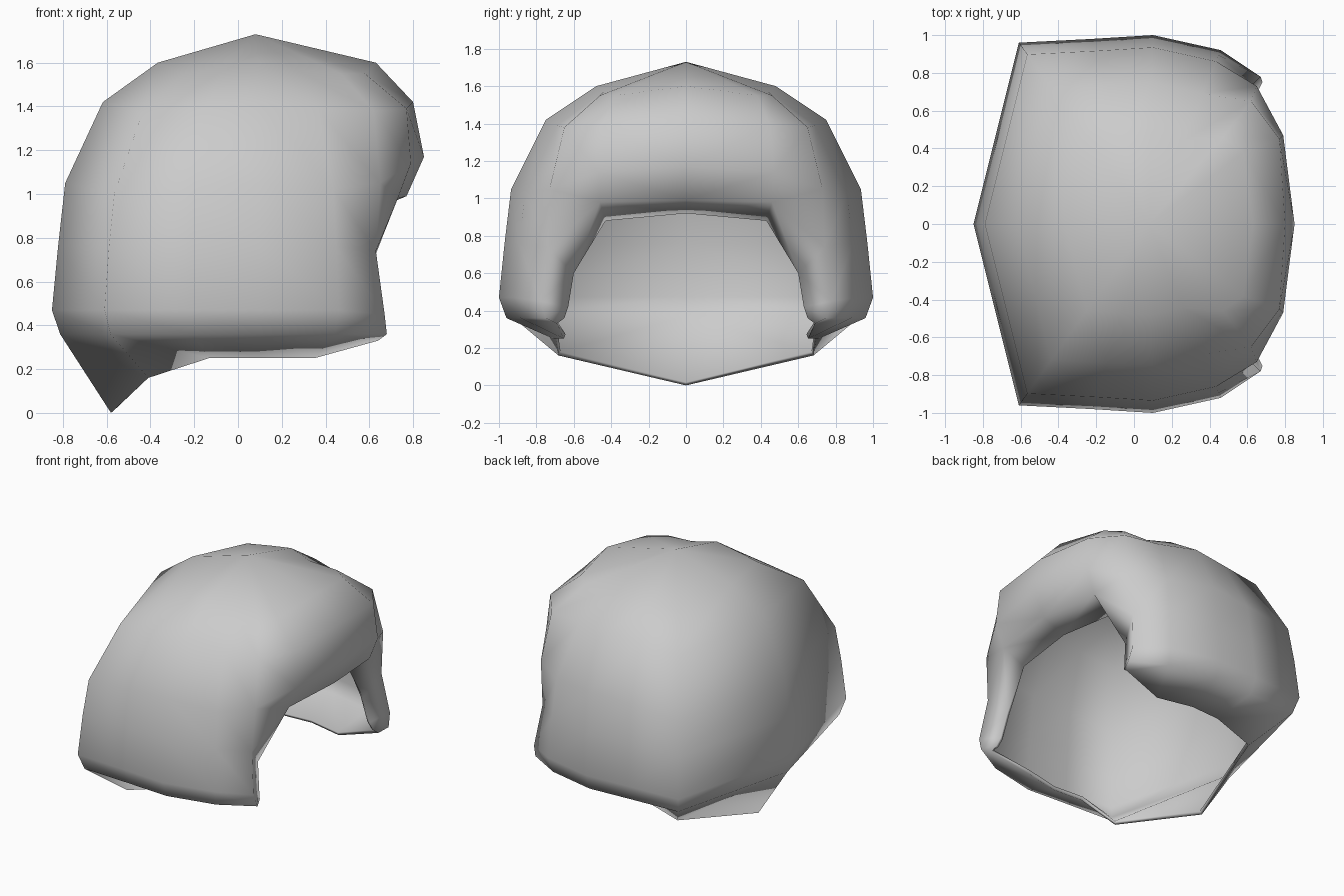
import bpy, bmesh

if "Cube" in bpy.data.objects:
    bpy.data.objects.remove(bpy.data.objects["Cube"])

POLE = (0.08, 0.0, 1.73)

# Rows of the shell, crown to lower lip: (spread from the pole, height)
ROWS = [(0.48, 1.60), (0.75, 1.42), (0.935, 1.05), (0.97, 0.76),
        (1.0, 0.47), (0.96, 0.36), (0.71, 0.0)]
# Plan of back and side columns: (x, y from the pole, corner drop, lip height)
PLAN = [(-0.93, 0.0, 0.0, 0.0), (-0.69, 0.96, 0.05, 0.16),
        (-0.30, 0.98, 0.02, 0.25), (0.02, 1.0, 0.0, 0.25),
        (0.38, 0.92, 0.03, 0.25)]
# Front edge of the side flap, then the brow corner running down inside it
FLAP = [(0.47, 0.46, 1.55), (0.62, 0.65, 1.38), (0.65, 0.73, 1.05),
        (0.63, 0.74, 0.74), (0.67, 0.78, 0.45), (0.68, 0.75, 0.36),
        (0.64, 0.69, 0.33)]
CORNER = [(0.58, 0.38, 1.55), (0.77, 0.45, 1.39), (0.79, 0.47, 1.14),
          (0.73, 0.46, 0.98), (0.58, 0.60, 0.60), (0.61, 0.63, 0.42),
          (0.63, 0.65, 0.36)]
BROW = [(0.63, 0.0, 1.60), (0.80, 0.0, 1.42), (0.85, 0.0, 1.17),
        (0.77, 0.0, 0.99)]
BROW_LIP = [(0.58, 0.43, 0.88), (0.60, 0.0, 0.92)]


def shell_column(px, py, drop, lip):
    pts = []
    for i, (s, z) in enumerate(ROWS):
        z = lip if i == 6 else z - (drop if i < 3 else 0)
        pts.append((POLE[0] + px * s, py * s, z))
    return pts


def bridge(bm, a, b):
    for i in range(min(len(a), len(b)) - 1):
        bm.faces.new((a[i], a[i + 1], b[i + 1], b[i]))


bm = bmesh.new()
pole = bm.verts.new(POLE)
columns = [shell_column(*p) for p in PLAN] + [FLAP, CORNER, BROW]
cols = [[bm.verts.new(p) for p in c] for c in columns]

# Crown fan and side grid
for a, b in zip(cols, cols[1:]):
    bm.faces.new((pole, a[0], b[0]))
    bridge(bm, a, b)

# Brow edge rolled inward
lip_side, lip_mid = [bm.verts.new(p) for p in BROW_LIP]
corner, brow = cols[-2], cols[-1]
bm.faces.new((corner[3], lip_side, lip_mid, brow[3]))
bm.faces.new((corner[3], corner[4], lip_side))

bmesh.ops.recalc_face_normals(bm, faces=bm.faces)
bm.normal_update()
# Outward side is up at the crown
if pole.link_faces[0].normal.z < 0:
    bmesh.ops.reverse_faces(bm, faces=bm.faces)
for f in bm.faces:
    f.smooth = True

mesh = bpy.data.meshes.new("hood_shell")
bm.to_mesh(mesh)
bm.free()
hood = bpy.data.objects.new("hood_shell", mesh)
bpy.context.collection.objects.link(hood)

# Mirror the half and give the shell a thin wall
mirror = hood.modifiers.new("mirror", 'MIRROR')
mirror.use_axis = (False, True, False)
mirror.use_clip = True
wall = hood.modifiers.new("wall", 'SOLIDIFY')
wall.thickness = 0.025
wall.offset = -1
